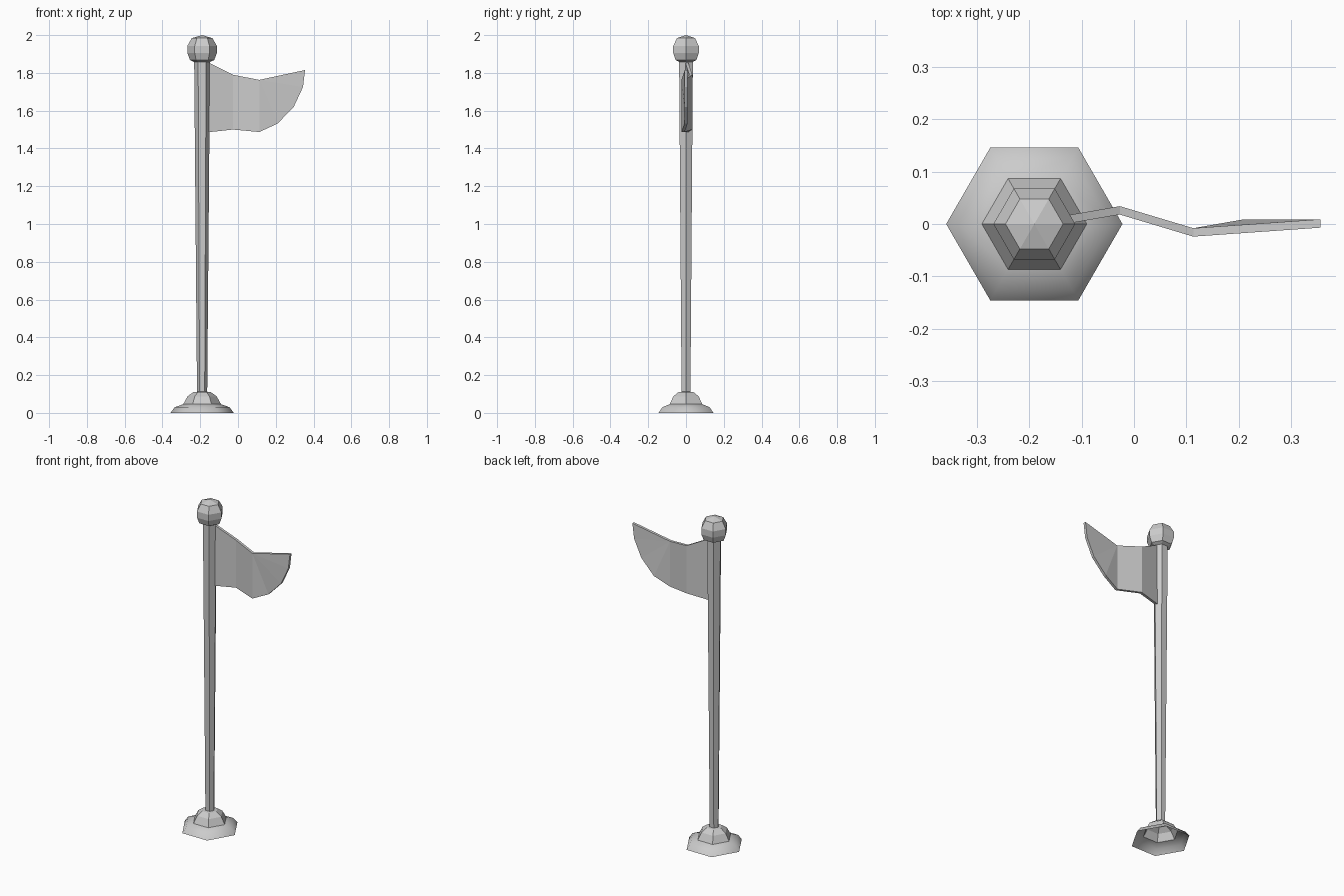
import bpy, math

if "Cube" in bpy.data.objects:
    bpy.data.objects.remove(bpy.data.objects["Cube"])

POLE_X = -0.19
SIDES = 6


def make_object(name, verts, faces, smooth=False):
    mesh = bpy.data.meshes.new(name)
    mesh.from_pydata(verts, [], faces)
    mesh.polygons.foreach_set("use_smooth", [smooth] * len(mesh.polygons))
    mesh.update()
    obj = bpy.data.objects.new(name, mesh)
    bpy.context.collection.objects.link(obj)
    return obj


def lathe(name, profile, smooth=False):
    """Six-sided open shell from (radius, z) rings; a zero radius ends in an apex."""
    verts, faces = [], []
    apex = profile[-1][0] == 0
    rings = profile[:-1] if apex else profile
    for r, z in rings:
        for i in range(SIDES):
            a = math.tau * i / SIDES
            verts.append((POLE_X + r * math.cos(a), r * math.sin(a), z))
    for k in range(len(rings) - 1):
        for i in range(SIDES):
            j = (i + 1) % SIDES
            b = k * SIDES
            faces.append((b + i, b + j, b + SIDES + j, b + SIDES + i))
    if apex:
        verts.append((POLE_X, 0, profile[-1][1]))
        b = (len(rings) - 1) * SIDES
        for i in range(SIDES):
            faces.append((b + i, b + (i + 1) % SIDES, len(verts) - 1))
    return make_object(name, verts, faces, smooth)


# Stepped foot, hollow underneath
lathe("base_plate", [(0.168, 0), (0.145, 0.03), (0.10, 0.046)], smooth=True)
lathe("base_collar", [(0.10, 0.046), (0.077, 0.088), (0.046, 0.11), (0.027, 0.112)])

# Pole, widening slightly upwards
lathe("pole", [(0.027, 0.11), (0.042, 1.862)])

# Faceted ball on top
lathe("finial", [(0.04, 1.857), (0.064, 1.868), (0.078, 1.905), (0.078, 1.943),
                 (0.055, 1.984), (0, 2.0)])

# Waving flag: outline points (x, y, z), thickened along y
top = [(-0.165, 0.002, 1.86), (-0.027, 0.026, 1.79), (0.113, -0.016, 1.763)]
bottom = [(-0.165, 0.002, 1.485), (-0.027, 0.026, 1.50), (0.113, -0.016, 1.487)]
tip = [(0.21, 0.001, 1.532), (0.295, 0.001, 1.62), (0.344, 0.001, 1.725), (0.355, 0.001, 1.815)]
outline = bottom + tip + top[::-1]
n = len(outline)
half = 0.008
verts = [(x, y - half, z) for x, y, z in outline] + [(x, y + half, z) for x, y, z in outline]
panels = [(0, 1, 8, 9), (1, 2, 7, 8), (2, 3, 7), (3, 4, 7), (4, 5, 7), (5, 6, 7)]
faces = panels + [tuple(i + n for i in reversed(p)) for p in panels]
faces += [(i, i + n, (i + 1) % n + n, (i + 1) % n) for i in range(n)]
make_object("flag", verts, faces)
